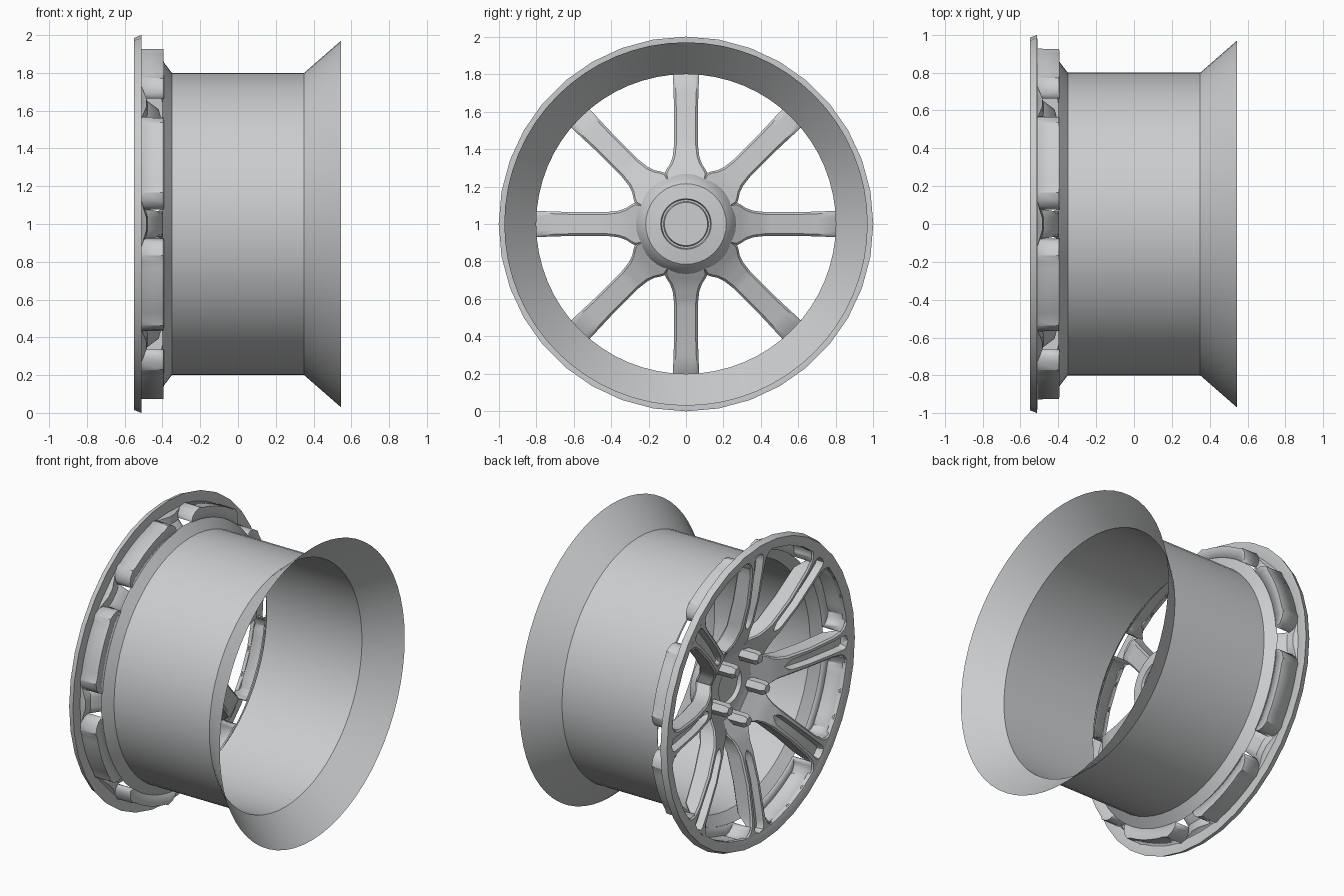
import bpy, bmesh, math
from mathutils import Vector

if "Cube" in bpy.data.objects:
    bpy.data.objects.remove(bpy.data.objects["Cube"])

metal = bpy.data.materials.new("silver_grey")
metal.use_nodes = True
grey = (0.6, 0.61, 0.62, 1)
metal.diffuse_color = grey
metal.node_tree.nodes["Principled BSDF"].inputs["Base Color"].default_value = grey

SPOKES = 8
STEP = math.tau / SPOKES


def place(x, r, t, a):
    """Point at depth x, radius r and sideways offset t, turned by a about the axle."""
    return Vector((x, r * math.cos(a) - t * math.sin(a),
                   1 + r * math.sin(a) + t * math.cos(a)))


def finish(name, bm, angle=35):
    bmesh.ops.remove_doubles(bm, verts=bm.verts, dist=0.0001)
    bmesh.ops.recalc_face_normals(bm, faces=bm.faces)
    mesh = bpy.data.meshes.new(name)
    bm.to_mesh(mesh)
    bm.free()
    mesh.materials.append(metal)
    obj = bpy.data.objects.new(name, mesh)
    bpy.context.collection.objects.link(obj)
    bpy.ops.object.select_all(action="DESELECT")
    obj.select_set(True)
    bpy.context.view_layer.objects.active = obj
    bpy.ops.object.shade_smooth_by_angle(angle=math.radians(angle))
    return obj


def skin(bm, rows, closed_rows=False, closed_cols=False):
    """Bridge rows of points with quads."""
    grid = [[bm.verts.new(p) for p in row] for row in rows]
    n, m = len(grid), len(grid[0])
    for i in range(n if closed_rows else n - 1):
        for j in range(m if closed_cols else m - 1):
            k, l = (i + 1) % n, (j + 1) % m
            bm.faces.new((grid[i][j], grid[i][l], grid[k][l], grid[k][j]))
    return grid


def lathe(name, profile, sides, closed=False):
    """Spin (radius, x) points about the axle."""
    bm = bmesh.new()
    rows = [[place(x, r, 0, math.tau * i / sides) for r, x in profile]
            for i in range(sides)]
    skin(bm, rows, True, closed)
    return finish(name, bm)


def blend(table, r):
    """Linear lookup in a table of (radius, value)."""
    for (r0, v0), (r1, v1) in zip(table, table[1:]):
        if r <= r1:
            return v0 + (v1 - v0) * max(0, (r - r0) / (r1 - r0))
    return table[-1][1]


# Barrel with flared inner side and short outer cone
lathe("barrel", [(0.865, -0.40), (0.80, -0.35), (0.80, 0.35), (0.97, 0.545)], 64)

# Outer lip ring
lathe("rim_lip", [(0.92, -0.515), (0.922, -0.54), (0.95, -0.548), (0.985, -0.55),
                  (1.0, -0.512), (0.935, -0.51)], 36, True)

# Hub, dished in front, stepped behind
lathe("hub", [(0.0, -0.30), (0.11, -0.30), (0.12, -0.325), (0.24, -0.335), (0.285, -0.36),
              (0.285, -0.30), (0.265, -0.25), (0.235, -0.20), (0.215, -0.18), (0.135, -0.17),
              (0.13, -0.19), (0.12, -0.19), (0.115, -0.175), (0.0, -0.175)], 40)

# Spokes with a long rounded groove down the face
FRONT = [(0.2, -0.335), (0.25, -0.365), (0.32, -0.41), (0.42, -0.455),
         (0.6, -0.50), (0.8, -0.53), (0.93, -0.543)]
WIDTH = [(0.2, 0.10), (0.27, 0.115), (0.29, 0.105), (0.32, 0.085), (0.36, 0.071),
         (0.42, 0.064), (0.6, 0.063), (0.8, 0.07), (0.86, 0.08), (0.89, 0.097),
         (0.91, 0.125), (0.92, 0.165), (0.925, 0.2)]
THICK = [(0.2, 0.12), (0.6, 0.12), (0.8, 0.11), (0.86, 0.05), (0.93, 0.025)]
GROOVE = [(0.40, 0.0), (0.42, 0.02), (0.45, 0.032), (0.8, 0.042), (0.89, 0.046),
          (0.91, 0.035), (0.922, 0.0)]
stations = sorted({r for r, _ in WIDTH + GROOVE} | {0.5, 0.7})


def spoke_section(r):
    w, f = blend(WIDTH, r), blend(FRONT, r)
    g = blend(GROOVE, r)
    depth = min(0.045, g * 1.6)
    g = max(g, 0.004)
    back = f + blend(THICK, r)
    half = [(g * 0.8, max(back, f + depth + 0.012)), (w - 0.012, back), (w, back - 0.012),
            (w, f + 0.01), (w - 0.01, f), (g, f), (g * 0.75, f + depth)]
    return half + [(-t, x) for t, x in reversed(half)]


bm = bmesh.new()
for s in range(SPOKES):
    rows = [[place(x, r, t, s * STEP) for t, x in spoke_section(r)] for r in stations]
    grid = skin(bm, rows, False, True)
    bm.faces.new(grid[0])
    bm.faces.new(grid[-1])
finish("spokes", bm)

# Rounded window walls between the spokes, with a step back to the barrel
corner = [(r, t) for r, t in WIDTH if r > 0.85]
bm = bmesh.new()
for s in range(SPOKES):
    path = [(math.hypot(r, t), math.atan2(t, r)) for r, t in corner]
    start = path[-1][1]
    arc = [(0.927, start + (STEP - 2 * start) * i / 8) for i in range(9)]
    path = path[:-1] + arc + [(r, STEP - a) for r, a in reversed(path[:-1])]
    rows = [[place(x, min(r, limit), 0, s * STEP + a) for r, a in path]
            for x, limit in ((-0.53, 1), (-0.40, 1), (-0.40, 0.862))]
    skin(bm, rows)
walls = finish("window_walls", bm)
solid = walls.modifiers.new("thickness", "SOLIDIFY")
solid.thickness = 0.014
solid.offset = 0

# Five hexagonal lug nuts with chamfered tips
bm = bmesh.new()
for n in range(5):
    a = math.radians(54 + 72 * n)
    centre = place(0, 0.205, 0, a)
    rows = []
    for x, rad in ((-0.31, 0.044), (-0.44, 0.044), (-0.462, 0.03)):
        rows.append([centre + Vector((x, rad * math.cos(h * math.tau / 6),
                                      rad * math.sin(h * math.tau / 6))) for h in range(6)])
    grid = skin(bm, rows, False, True)
    bm.faces.new(grid[0])
    bm.faces.new(grid[-1])
finish("lug_nuts", bm, 25)
